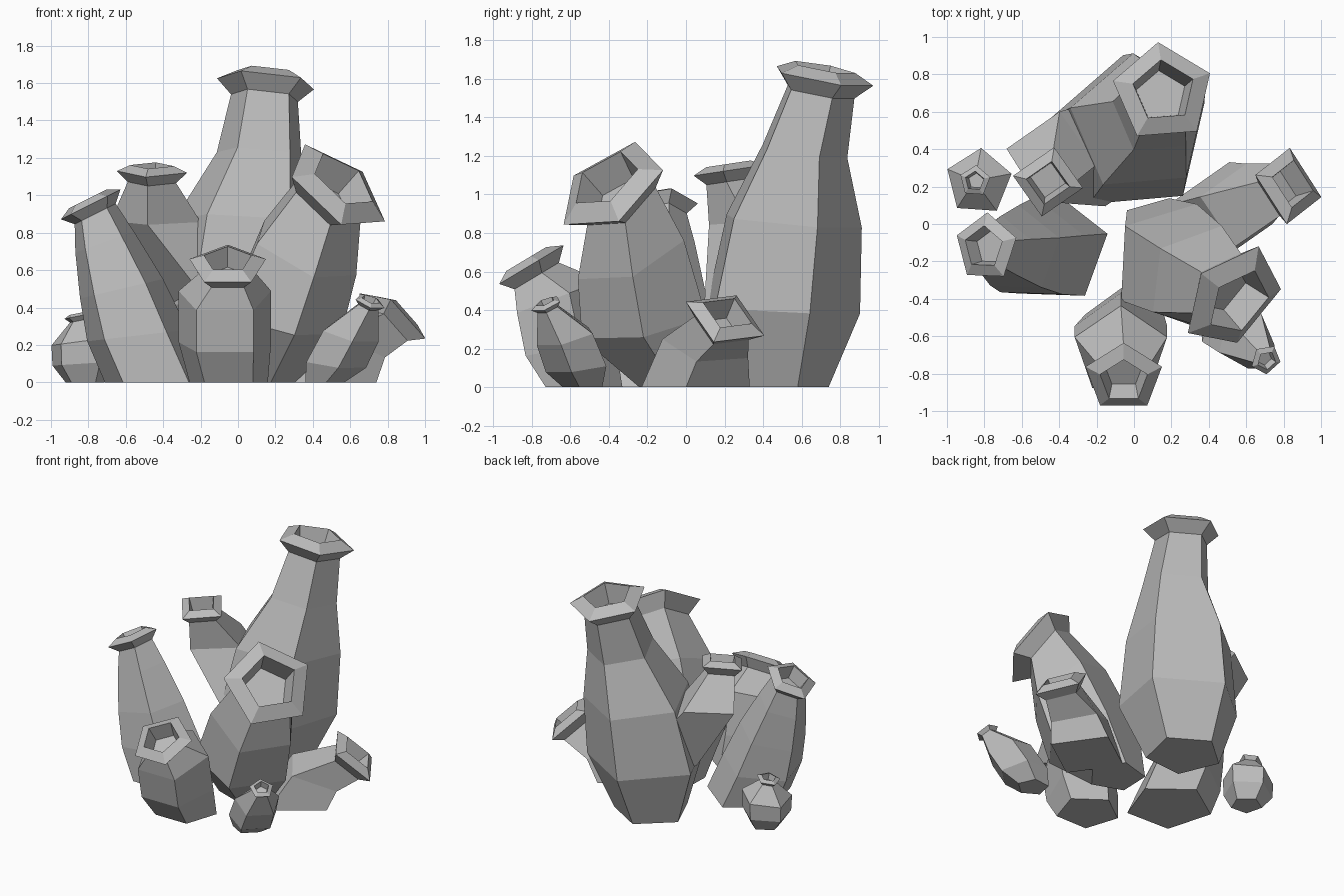
import bpy, bmesh
from math import cos, sin, radians, tau
from mathutils import Vector

cube = bpy.data.objects.get("Cube")
if cube:
    bpy.data.objects.remove(cube, do_unlink=True)

# Single stone grey
stone = bpy.data.materials.new("stone_grey")
stone.use_nodes = True
grey = (0.5, 0.5, 0.5, 1)
stone.diffuse_color = grey
stone.node_tree.nodes["Principled BSDF"].inputs["Base Color"].default_value = grey

UP = Vector((0, 0, 1))
# Rim profile as (radius, offset along the axis), in units of the flange radius:
# neck, flange, lip, floor of the opening
RIM = [(0.69, -0.3), (1, 0), (0.62, 0.18), (0.5, -0.35)]


def ring(bm, centre, radius, normal, sides, phase):
    """One polygonal cross-section, tipped from upright to the given normal."""
    turn = UP.rotation_difference(normal)
    points = []
    for k in range(sides):
        a = radians(phase) + tau * k / sides
        points.append(bm.verts.new(centre + turn @ Vector((cos(a), sin(a), 0)) * radius))
    return points


def tube(name, sides, phase, body, rim, lean):
    """Loft a hollow-mouthed tube through body stations up to a flanged rim."""
    bm = bmesh.new()
    axis = Vector(lean).normalized()
    rings = []
    for i, (x, y, z, r) in enumerate(body):
        normal = UP.lerp(axis, i / len(body)).normalized()
        rings.append(ring(bm, Vector((x, y, z)), r, normal, sides, phase))
    centre, size = Vector(rim[:3]), rim[3]
    for r, h in RIM:
        rings.append(ring(bm, centre + axis * h * size, r * size, axis, sides, phase))
    for low, high in zip(rings, rings[1:]):
        for k in range(sides):
            j = (k + 1) % sides
            bm.faces.new((low[k], low[j], high[j], high[k]))
    bm.faces.new(rings[0][::-1])
    bm.faces.new(rings[-1])
    bmesh.ops.recalc_face_normals(bm, faces=bm.faces)
    mesh = bpy.data.meshes.new(name)
    bm.to_mesh(mesh)
    bm.free()
    mesh.materials.append(stone)
    bpy.context.collection.objects.link(bpy.data.objects.new(name, mesh))


# Tallest tube at the back, and the elbow branch on its side
tube("tall_tube", 5, 23,
     [(-.05, .476, 0, .265), (-.02, .475, .4, .43), (.03, .535, .86, .38), (.12, .6, 1.22, .24)],
     (.155, .702, 1.61, .275), (.1, .18, 1))
tube("side_branch", 4, -10,
     [(-.1, .4, .42, .31), (-.44, .36, .86, .245)],
     (-.46, .225, 1.125, .19), (0, -.15, 1))

# Slender tube leaning to one side
tube("leaning_tube", 5, 16,
     [(-.43, -.135, 0, .3), (-.54, -.14, .25, .285), (-.625, -.14, .5, .24), (-.715, -.13, .75, .175)],
     (-.79, -.125, .95, .187), (-.5, 0, 1))

# Thick tube with a forward-facing mouth, and the low tube beside it
tube("thick_tube", 5, 142,
     [(.12, -.05, 0, .2), (.215, -.215, .33, .345), (.35, -.29, .7, .31)],
     (.53, -.39, 1.04, .315), (.82, -.73, 1))
tube("low_tube", 4, -10,
     [(.46, .05, 0, .285), (.57, .1, .2, .23)],
     (.825, .203, .355, .222), (.82, .4, 1))

# Rounded pots around the foot
tube("front_pot", 5, 90,
     [(-.05, -.55, 0, .22), (-.07, -.625, .2, .26), (-.07, -.68, .46, .26)],
     (-.055, -.82, .625, .215), (0, -.6, 1))
tube("small_left_pot", 5, 60,
     [(.46, -.53, 0, .11), (.52, -.56, .1, .17), (.6, -.62, .26, .16)],
     (.705, -.725, .43, .085), (.35, -.4, 1))
tube("small_right_pot", 5, 14,
     [(-.82, .22, 0, .11), (-.83, .225, .1, .175), (-.83, .225, .22, .182)],
     (-.85, .23, .355, .085), (-.2, 0, 1))
